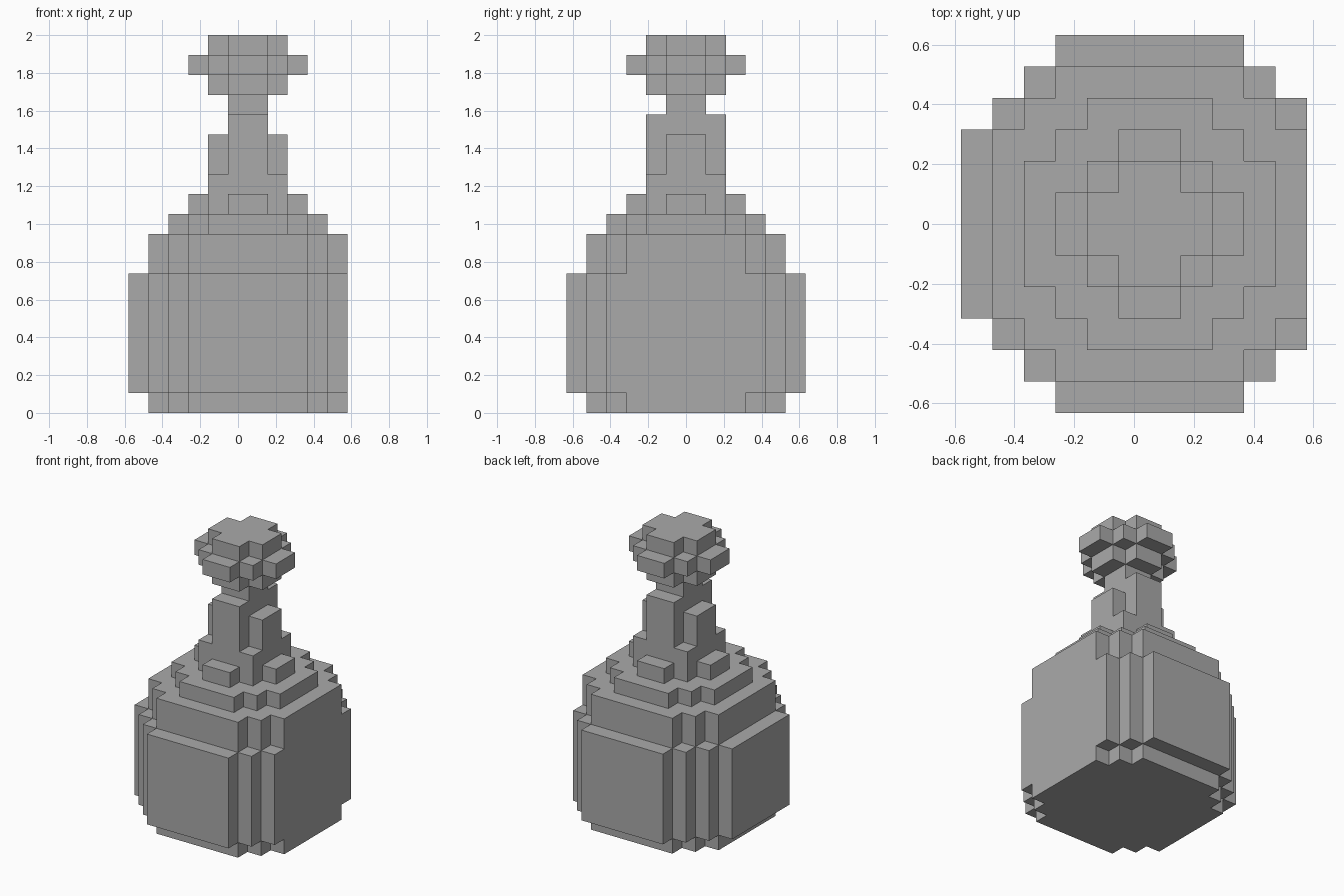
import bpy, bmesh

cube = bpy.data.objects.get("Cube")
if cube:
    bpy.data.objects.remove(cube, do_unlink=True)

UNIT = 2 / 19          # edge of one block
CENTRE_X = UNIT / 2    # the bottle axis; its left side is cut flat
CUT_X = 5              # blocks from the axis to the flat side

grey = bpy.data.materials.new("plain grey")
grey.use_nodes = True
colour = (0.4, 0.4, 0.4, 1)
grey.diffuse_color = colour
grey.node_tree.nodes["Principled BSDF"].inputs["Base Color"].default_value = colour


def stepped_outline(corners):
    """Mirror the stepped corners of one quadrant into a closed outline."""
    quarter = []
    for i, (x, y) in enumerate(corners):
        quarter.append((x, y))
        if i + 1 < len(corners):
            quarter.append((corners[i + 1][0], y))
    half = quarter + [(-x, y) for x, y in reversed(quarter)]
    loop = half + [(-x, -y) for x, y in half]
    loop = [(min(x, CUT_X), y) for x, y in loop]
    return [p for i, p in enumerate(loop) if p != loop[i - 1]]


def layer(name, corners, bottom, top):
    """Extrude a stepped outline between two block heights."""
    bm = bmesh.new()
    ring = [bm.verts.new((x * UNIT + CENTRE_X, y * UNIT, bottom * UNIT))
            for x, y in stepped_outline(corners)]
    face = bm.faces.new(ring)
    extruded = bmesh.ops.extrude_face_region(bm, geom=[face], use_keep_orig=True)
    lifted = [g for g in extruded["geom"] if isinstance(g, bmesh.types.BMVert)]
    bmesh.ops.translate(bm, verts=lifted, vec=(0, 0, (top - bottom) * UNIT))
    bmesh.ops.recalc_face_normals(bm, faces=bm.faces[:])
    mesh = bpy.data.meshes.new(name)
    bm.to_mesh(mesh)
    bm.free()
    mesh.materials.append(grey)
    obj = bpy.data.objects.new(name, mesh)
    bpy.context.scene.collection.objects.link(obj)
    return obj


# Block rounds of growing size
plus = [(2, 1), (1, 2)]
small_round = [(3, 1), (2, 2), (1, 3)]
medium_round = [(4, 2), (3, 3), (2, 4)]
large_round = [(5, 3), (4, 4), (3, 5)]
widest_round = [(6, 3), (5, 4), (4, 5), (3, 6)]

# Bottle body
layer("base", large_round, 0, 1)
layer("body", widest_round, 1, 7)
layer("upper_body", large_round, 7, 9)
layer("shoulder", medium_round, 9, 10)

# Neck
layer("collar", small_round, 10, 11)
layer("neck_foot", [(2, 2)], 11, 12)
layer("neck", plus, 12, 14)
layer("neck_ridge", [(1, 2)], 14, 15)
layer("neck_top", [(1, 1)], 15, 16)

# Stopper
layer("stopper_bottom", plus, 16, 17)
layer("stopper_middle", small_round, 17, 18)
layer("stopper_top", plus, 18, 19)
